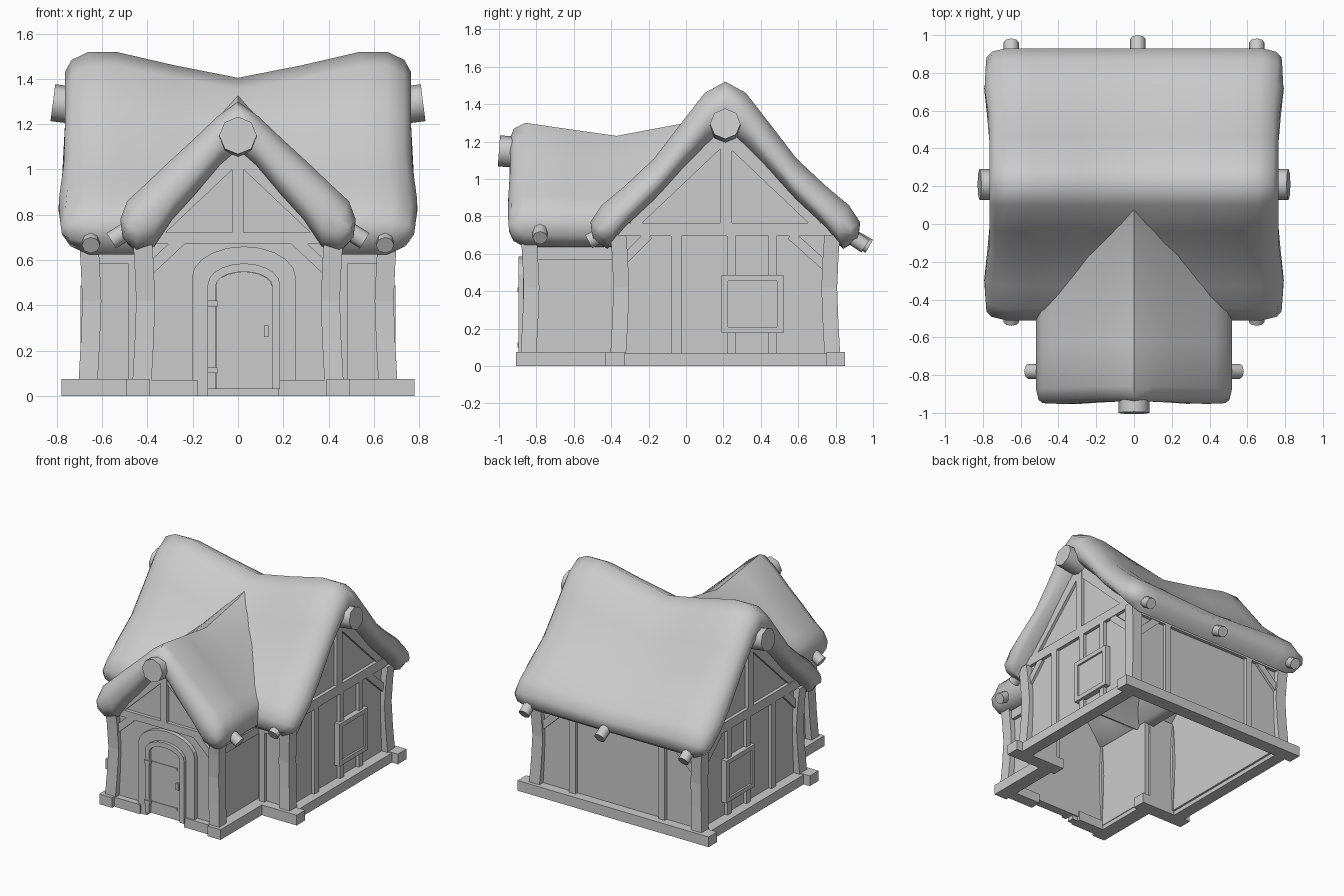
import bpy, bmesh, math
from mathutils import Vector

cube = bpy.data.objects.get("Cube")
if cube:
    bpy.data.objects.remove(cube, do_unlink=True)

GREY = (0.6, 0.6, 0.6, 1)
clay = bpy.data.materials.new("light_grey")
clay.use_nodes = True
clay.diffuse_color = GREY
clay.node_tree.nodes["Principled BSDF"].inputs["Base Color"].default_value = GREY


def finish(name, bm, smooth=None):
    bmesh.ops.recalc_face_normals(bm, faces=bm.faces)
    mesh = bpy.data.meshes.new(name)
    bm.to_mesh(mesh)
    bm.free()
    mesh.materials.append(clay)
    ob = bpy.data.objects.new(name, mesh)
    bpy.context.collection.objects.link(ob)
    if smooth:
        bpy.ops.object.select_all(action='DESELECT')
        ob.select_set(True)
        bpy.context.view_layer.objects.active = ob
        bpy.ops.object.shade_smooth_by_angle(angle=math.radians(smooth))
    return ob


def loft(name, rings, caps=True, smooth=None):
    bm = bmesh.new()
    rows = [[bm.verts.new(p) for p in ring] for ring in rings]
    n = len(rows[0])
    for a, b in zip(rows, rows[1:]):
        for i in range(n):
            j = (i + 1) % n
            bm.faces.new((a[i], a[j], b[j], b[i]))
    if caps:
        # strip caps join the outer and inner halves of each end
        for r in (rows[0], rows[-1]):
            for i in range(n // 2 - 1):
                bm.faces.new((r[i], r[i + 1], r[n - 2 - i], r[n - 1 - i]))
    return finish(name, bm, smooth)


def prism(name, wall, pts, d0, d1):
    bm = bmesh.new()
    a = [bm.verts.new(wall(u, z, d0)) for u, z in pts]
    b = [bm.verts.new(wall(u, z, d1)) for u, z in pts]
    bm.faces.new(a)
    bm.faces.new(b)
    for i in range(len(a)):
        j = (i + 1) % len(a)
        bm.faces.new((a[i], a[j], b[j], b[i]))
    return finish(name, bm)


def rect(name, wall, u0, u1, z0, z1, d0=-0.01, d1=0.025):
    return prism(name, wall, [(u0, z0), (u1, z0), (u1, z1), (u0, z1)], d0, d1)


def brace(name, wall, p, q, width=0.05, depth=0.02):
    p, q = Vector(p), Vector(q)
    s = (q - p).normalized().orthogonal() * width / 2
    return prism(name, wall, [p + s, q + s, q - s, p - s], -0.01, depth)


def log(name, p, q, r):
    p, q = Vector(p), Vector(q)
    bm = bmesh.new()
    bmesh.ops.create_cone(bm, cap_ends=True, segments=8, radius1=r, radius2=r, depth=(q - p).length)
    rot = (q - p).to_track_quat('Z', 'Y').to_matrix().to_4x4()
    bmesh.ops.transform(bm, matrix=rot, verts=bm.verts)
    bmesh.ops.translate(bm, vec=(p + q) / 2, verts=bm.verts)
    return finish(name, bm, 50)


def roof(name, outer, inner, stations, place, flare):
    """Thick thatch arch; stations are (distance, thickness factor, ridge offset)."""
    top = outer[0][1]
    rings = []
    for s, f, lift in stations:
        out, inn = [], []
        for (to, zo), (ti, zi) in zip(outer, inner):
            tm, zm = (to + ti) / 2, (zo + zi) / 2
            for (t, z), half in (((to, zo), out), ((ti, zi), inn)):
                t = (tm + (t - tm) * f) * (1 - 0.08 * (1 - f))
                z = zm + (z - zm) * f
                k = 1 + flare * max(0, 1 - abs(z - 0.84) / 0.22)
                z += lift * max(0, (z - 0.64) / (top - 0.64))
                half.append((t, z, s * k))
        ring = []
        for half, flip in ((out, 1), (inn, -1)):
            row = [(-t, z, s) for t, z, s in half[:0:-1]] + half
            ring += row[::flip]
        rings.append([place(*p) for p in ring])
    return loft(name, rings, smooth=65)


# Thatched roofs
MID = 0.21
main_outer = [(0, 1.52), (.11, 1.46), (.25, 1.28), (.38, 1.11), (.54, .96), (.66, .86), (.72, .77)]
main_inner = [(0, 1.28), (.11, 1.17), (.23, 1.05), (.38, .89), (.54, .74), (.63, .625), (.71, .68)]
half = [(.765, .25, 0), (.735, .7, 0), (.66, 1, 0), (.54, 1, 0), (.28, 1, -.06)]
stations = [(-s, f, l) for s, f, l in half] + [(0, 1, -.115)] + half[::-1]
roof("main_thatch_roof", main_outer, main_inner, stations,
     lambda t, z, s: (s, MID + t, z), 0.04)

wing_outer = [(0, 1.30), (.09, 1.235), (.2, 1.13), (.32, 1.02), (.43, .915), (.49, .86), (.52, .78)]
wing_inner = [(0, 1.09), (.08, 1.02), (.19, .89), (.29, .78), (.37, .66), (.45, .635), (.51, .70)]
stations = [(-.94, .25, 0), (-.92, .7, 0), (-.86, 1, 0), (-.62, 1, -.035),
            (-.37, 1, -.07), (0, 1, 0), (.1, 1, .035)]
roof("wing_thatch_roof", wing_outer, wing_inner, stations,
     lambda t, z, s: (t, s, z), 0.015)


# Wall planes: along the wall, up, outward
def wing_front(u, z, d): return (u, -.84 - d, z)
def main_front(u, z, d): return (u, -.36 - d, z)
def main_back(u, z, d): return (u, .78 + d, z)


def corner_post(name, x, y, top, size=0.042):
    # posts bow inward at mid height
    sx, sy = math.copysign(1, x), math.copysign(1, y)
    rings = []
    for z, o in ((.03, .014), (.25, .002), (.42, -.004), (.6, .004), (top, .012)):
        cx, cy = x + sx * o, y + sy * o
        rings.append([(cx - size, cy - size, z), (cx + size, cy - size, z),
                      (cx + size, cy + size, z), (cx - size, cy + size, z)])
    loft(name, rings)


# Gable walls, posts and timbers on both ends of the main house
for tag, s in (("left", 1), ("right", -1)):
    def gable(u, z, d): return (s * (.655 + d), u, z)
    def wing_side(u, z, d): return (s * (.415 + d), u, z)

    prism(tag + "_gable_wall", gable,
          [(-.36, .03), (.78, .03), (.78, .72), (.44, 1.06), (.21, 1.27), (-.02, 1.06), (-.36, .72)], -.03, 0)
    rect(tag + "_tie_beam", gable, -.37, .79, .695, .765)
    rect(tag + "_king_post", gable, .185, .245, .765, 1.24)
    for side in (-1, 1):
        brace(tag + "_rafter", gable, (MID + side * .5, .76), (MID + side * .02, 1.215), .07)
    rect(tag + "_stud", gable, -.08, -.025, .07, .7)
    for u in (.22, .44):
        rect(tag + "_window_stud", gable, u, u + .045, .07, .7)
    brace(tag + "_front_brace", gable, (-.33, .57), (-.2, .7))
    brace(tag + "_back_brace", gable, (.75, .53), (.56, .70))

    # Window
    rect(tag + "_window_pane", gable, .2, .5, .19, .47, 0, .028)
    for u in (.19, .487):
        rect(tag + "_window_jamb", gable, u, u + .035, .175, .487, 0, .042)
    for z in (.175, .455):
        rect(tag + "_window_rail", gable, .19, .522, z, z + .032, 0, .042)

    corner_post(tag + "_main_front_post", s * .65, -.35, .70)
    corner_post(tag + "_main_back_post", s * .65, .77, .70)
    corner_post(tag + "_wing_post", s * .412, -.83, .70)

    # Wing side and the short front walls beside it
    rect(tag + "_wing_side_wall", wing_side, -.84, -.34, .03, .7, -.03, 0)
    rect(tag + "_wing_top_beam", wing_side, -.84, -.34, .57, .66)
    a, b = sorted((s * .42, s * .66))
    rect(tag + "_main_front_wall", main_front, a, b, .03, .72, -.03, 0)
    rect(tag + "_main_front_beam", main_front, a, b, .585, .66)
    a, b = sorted((s * .44, s * .485))
    rect(tag + "_main_front_stud", main_front, a, b, .07, .66)

    # Wing gable timbers
    brace(tag + "_wing_rafter", wing_front, (s * .37, .715), (s * .01, 1.055), .06)
    brace(tag + "_wing_brace", wing_front, (s * .39, .56), (s * .24, .70))

    # Back timbers
    a, b = sorted((s * .34, s * .39))
    rect(tag + "_back_stud", main_back, a, b, .07, .68)
    brace(tag + "_back_corner_brace", main_back, (s * .62, .5), (s * .45, .66))

    # Ground beams
    def ground(u, z, d): return (s * u, d, z)
    rect(tag + "_ground_front", ground, .36, .78, 0, .075, -.43, -.33)
    rect(tag + "_ground_gable", ground, .64, .73, 0, .07, -.4, .8)
    rect(tag + "_ground_wing_side", ground, .39, .495, 0, .075, -.91, -.34)
    rect(tag + "_ground_wing_front", ground, .18, .41, 0, .07, -.885, -.8)

    # Pole ends and ridge logs
    log(tag + "_ridge_log", (s * .62, MID, 1.27), (s * .818, MID, 1.295), .082)
    log(tag + "_front_pole", (s * .65, -.40, .73), (s * .65, -.52, .665), .04)
    log(tag + "_back_pole", (s * .65, .84, .72), (s * .65, .96, .64), .04)
    log(tag + "_wing_pole", (s * .44, -.78, .76), (s * .56, -.78, .685), .04)

log("middle_back_pole", (.02, .84, .72), (.02, .98, .64), .04)
log("wing_ridge_log", (0, -.8, 1.135), (0, -1.0, 1.15), .083)

# Wing front wall and main back wall
prism("wing_front_wall", wing_front,
      [(-.42, .03), (.42, .03), (.42, .68), (.2, .93), (0, 1.1), (-.2, .93), (-.42, .68)], -.03, 0)
rect("wing_tie_beam", wing_front, -.41, .41, .67, .722)
rect("wing_king_post", wing_front, -.027, .024, .72, 1.09)
rect("main_back_wall", main_back, -.66, .66, .03, .72, -.03, 0)
rect("back_top_beam", main_back, -.66, .66, .64, .71)
rect("ground_back", main_back, -.78, .78, 0, .075, -.03, .07)

# Arched door
DOOR_X = .026


def arch(w, spring, top, z0):
    steps = 10
    curve = [(DOOR_X - w * math.cos(math.pi * i / steps),
              spring + (top - spring) * math.sin(math.pi * i / steps)) for i in range(steps + 1)]
    return [(DOOR_X - w, z0)] + curve + [(DOOR_X + w, z0)]


def arch_ring(name, big, small, depth):
    prism(name, wing_front, big + small[::-1], -.02, depth)


arch_ring("door_surround", arch(.23, .52, .66, 0), arch(.16, .49, .585, 0), .032)
arch_ring("door_frame", arch(.16, .49, .585, .03), arch(.125, .485, .548, .03), .055)
prism("door", wing_front, arch(.124, .485, .547, .03), -.01, .036)
for z in (.1, .395):
    rect("door_hinge", wing_front, -.135, -.09, z, z + .025, 0, .062)
    rect("door_strap", wing_front, -.09, .12, z + .003, z + .02, 0, .041)
rect("door_handle", wing_front, .115, .135, .26, .31, 0, .05)
